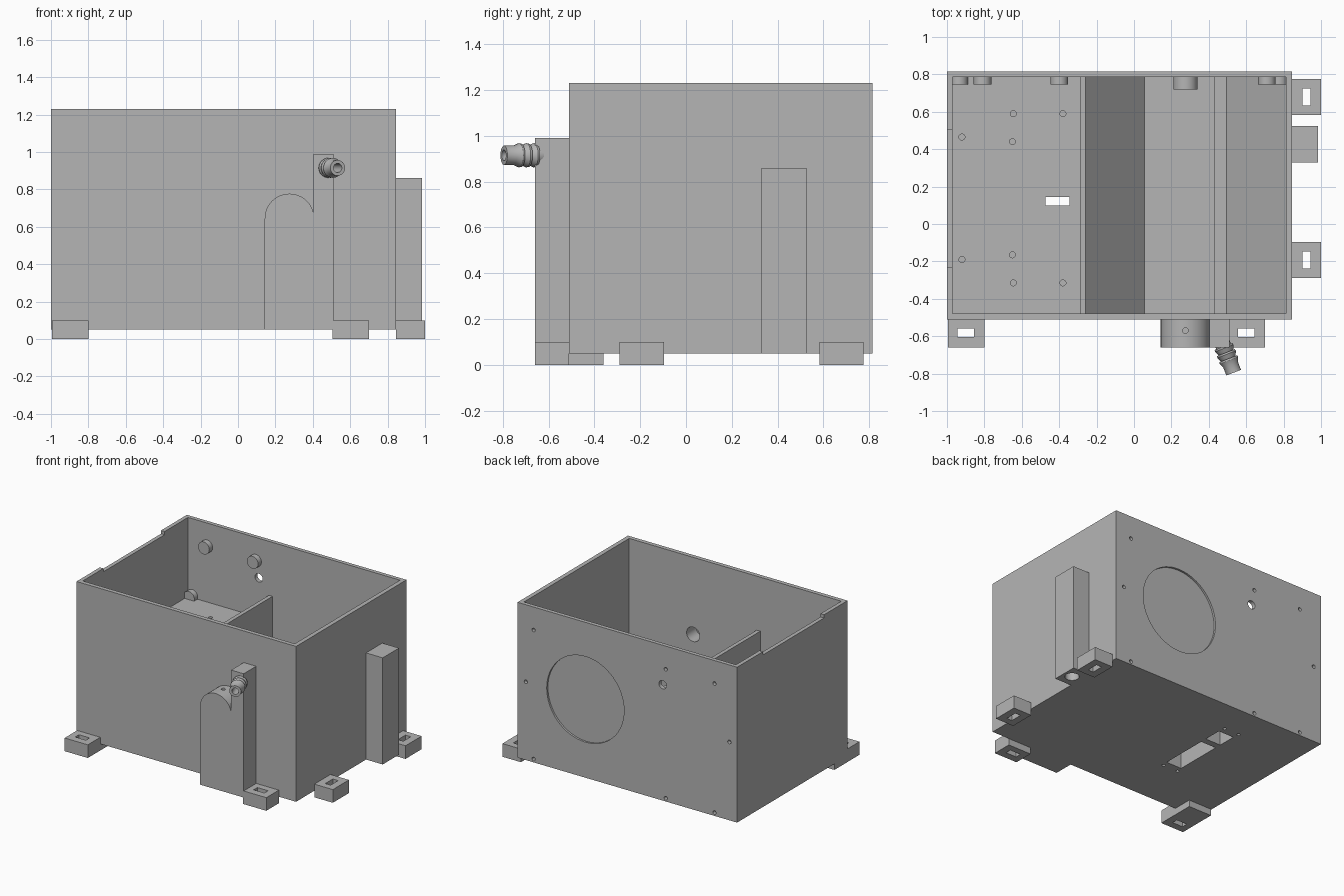
import bpy, bmesh, math
from mathutils import Vector, Matrix

cube = bpy.data.objects.get("Cube")
if cube:
    bpy.data.objects.remove(cube, do_unlink=True)

grey = bpy.data.materials.new("plain grey")
grey.use_nodes = True
grey.diffuse_color = (0.46, 0.46, 0.46, 1)
grey.node_tree.nodes["Principled BSDF"].inputs["Base Color"].default_value = grey.diffuse_color


def finish(name, bm):
    bmesh.ops.recalc_face_normals(bm, faces=bm.faces)
    mesh = bpy.data.meshes.new(name)
    bm.to_mesh(mesh)
    bm.free()
    mesh.materials.append(grey)
    ob = bpy.data.objects.new(name, mesh)
    bpy.context.collection.objects.link(ob)
    return ob


def box(name, x, y, z):
    bm = bmesh.new()
    bmesh.ops.create_cube(bm, size=1)
    for v in bm.verts:
        v.co = [(a + b) / 2 + c * (b - a) for (a, b), c in zip((x, y, z), v.co)]
    return finish(name, bm)


def rod(name, start, end, radius, sides=32):
    start, end = Vector(start), Vector(end)
    axis = end - start
    turn = axis.to_track_quat("Z", "Y").to_matrix().to_4x4()
    bm = bmesh.new()
    bmesh.ops.create_cone(bm, cap_ends=True, segments=sides, radius1=radius, radius2=radius,
                          depth=axis.length, matrix=Matrix.Translation((start + end) / 2) @ turn)
    return finish(name, bm)


def prism(name, outline, y0, y1):
    """Extrude an (x, z) outline along y."""
    bm = bmesh.new()
    face = bm.faces.new([bm.verts.new((x, y0, z)) for x, z in outline])
    moved = bmesh.ops.extrude_face_region(bm, geom=[face])["geom"]
    bmesh.ops.translate(bm, vec=(0, y1 - y0, 0),
                        verts=[g for g in moved if isinstance(g, bmesh.types.BMVert)])
    return finish(name, bm)


def cut(target, *cutters):
    for cutter in cutters:
        cutter.hide_render = True
        mod = target.modifiers.new("cut", "BOOLEAN")
        mod.operation, mod.solver, mod.object = "DIFFERENCE", "EXACT", cutter
        bpy.context.view_layer.objects.active = target
        bpy.ops.object.modifier_apply(modifier=mod.name)
        bpy.data.objects.remove(cutter, do_unlink=True)


def smooth(ob):
    bpy.ops.object.select_all(action="DESELECT")
    ob.select_set(True)
    bpy.context.view_layer.objects.active = ob
    bpy.ops.object.shade_smooth_by_angle(angle=math.radians(30))


# Open housing: raised shelf, partition and hopper are left by one cavity
BACK, FRONT = 0.815, -0.51
MID_X, MID_Z = 0.275, 0.645
housing = box("housing", (-1, 0.845), (FRONT, BACK), (0.05, 1.23))
cavity = [(-0.97, 1.3), (-0.97, 0.63), (-0.29, 0.63), (-0.29, 0.82), (-0.26, 0.82), (-0.26, 0.45),
          (0.055, 0.08), (0.43, 0.08), (0.43, 0.1), (0.495, 0.1), (0.812, 0.45), (0.812, 1.3)]
cut(housing, prism("cavity", cavity, -0.478, 0.785))

# Notch in the rim, and pockets under the shelf joined by a slot
cut(housing,
    box("rim_notch", (-1.1, -0.96), (-0.23, 0.505), (1.205, 1.3)),
    box("long_pocket", (-0.475, -0.345), (-0.06, 0.31), (0, 0.57)),
    box("short_pocket", (-0.475, -0.345), (0.36, 0.5), (0, 0.57)),
    box("shelf_slot", (-0.474, -0.346), (0.1, 0.145), (0.5, 0.7)))

# Back wall: round recess and a through hole; front wall: outlet hole
cut(housing,
    rod("recess", (MID_X, BACK - 0.015, MID_Z), (MID_X, 0.9, MID_Z), 0.325, 64),
    rod("back_hole", (-0.375, 0.7, 0.93), (-0.375, 0.9, 0.93), 0.032),
    rod("outlet_hole", (MID_X, FRONT - 0.1, MID_Z), (MID_X, -0.4, MID_Z), 0.055))

# Screw bosses inside the back wall, each with a screw hole outside
screws = [(x, z) for x in (-0.81, -0.4, 0.71) for z in (0.075, 1.055)]
screws += [(-0.935, MID_Z), (0.775, MID_Z)]
for x, z in screws:
    cut(housing, rod("screw_hole", (x, 0.78, z), (x, 0.9, z), 0.014, 16))
    if z > 0.1:
        boss = rod("screw_boss", (x, 0.745, z), (x, 0.79, z), 0.047)
        cut(boss, box("trim", (0.82, 1), (0.5, 1), (0, 1.3)))
        smooth(boss)
smooth(rod("centre_boss", (MID_X, 0.72, MID_Z), (MID_X, 0.795, MID_Z), 0.065))

# Small holes in the shelf and in the underside
dots = [(-0.92, 0.465), (-0.92, -0.19), (-0.65, 0.44), (-0.65, -0.165)]
dots += [(x, y) for x in (-0.645, -0.38) for y in (0.59, -0.315)]
for x, y in dots:
    cut(housing, rod("shelf_hole", (x, y, 0.6), (x, y, 0.7), 0.016, 16))
for x in (-0.48, -0.355):
    for y in (-0.105, 0.55):
        cut(housing, rod("base_hole", (x, y, 0), (x, y, 0.09), 0.012, 16))
smooth(housing)

# Arched duct on the front, with a column beside it
arch = [(MID_X + 0.132 * math.cos(a), MID_Z + 0.132 * math.sin(a))
        for a in (math.pi * i / 32 for i in range(33))]
duct = prism("arched_duct", [(0.407, 0.05)] + arch + [(0.143, 0.05)], -0.66, FRONT)
cut(duct,
    rod("duct_bore", (MID_X, -0.59, MID_Z), (MID_X, -0.4, MID_Z), 0.055),
    rod("duct_hole", (MID_X, -0.57, 0.7), (MID_X, -0.57, 0.9), 0.015, 16))
smooth(duct)
box("front_column", (0.405, 0.51), (-0.66, FRONT), (0.05, 0.99))

# Barbed hose fitting, turned to the side
profile = [(0.024, 0.0), (0.042, 0.0), (0.042, 0.03)]
for i in range(3):
    profile += [(0.051, 0.03 + 0.035 * i), (0.053, 0.04 + 0.035 * i), (0.042, 0.065 + 0.035 * i)]
profile += [(0.042, 0.18), (0.024, 0.18)]
bm = bmesh.new()
verts = [bm.verts.new((r, 0, z)) for r, z in profile]
edges = [bm.edges.new((verts[i - 1], v)) for i, v in enumerate(verts)]
bmesh.ops.spin(bm, geom=verts + edges, cent=(0, 0, 0), axis=(0, 0, 1), angle=math.tau,
               steps=32, use_merge=True)
bmesh.ops.remove_doubles(bm, verts=bm.verts, dist=0.0005)
aim = Vector((0.36, -0.93, 0)).to_track_quat("Z", "Y").to_matrix().to_4x4()
bmesh.ops.transform(bm, matrix=Matrix.Translation((0.468, -0.627, 0.915)) @ aim, verts=bm.verts)
smooth(finish("hose_fitting", bm))

# Duct on the right wall, open underneath
side_duct = box("side_duct", (0.845, 0.985), (0.33, 0.525), (0.05, 0.86))
cut(side_duct, rod("side_bore", (0.915, 0.425, 0), (0.915, 0.425, 0.7), 0.05))
smooth(side_duct)

# Slotted mounting feet
for name, x in (("front_foot_a", -0.995), ("front_foot_b", 0.505)):
    foot = box(name, (x, x + 0.195), (-0.66, FRONT), (0, 0.1))
    cut(foot, box("slot", (x + 0.05, x + 0.14), (-0.605, -0.56), (-1, 1)))
box("foot_pad", (-0.995, -0.8), (FRONT, -0.36), (0, 0.05))
for name, y in (("side_foot_a", -0.29), ("side_foot_b", 0.582)):
    foot = box(name, (0.845, 1), (y, y + 0.193), (0, 0.1))
    cut(foot, box("slot", (0.9, 0.945), (y + 0.052, y + 0.142), (-1, 1)))
